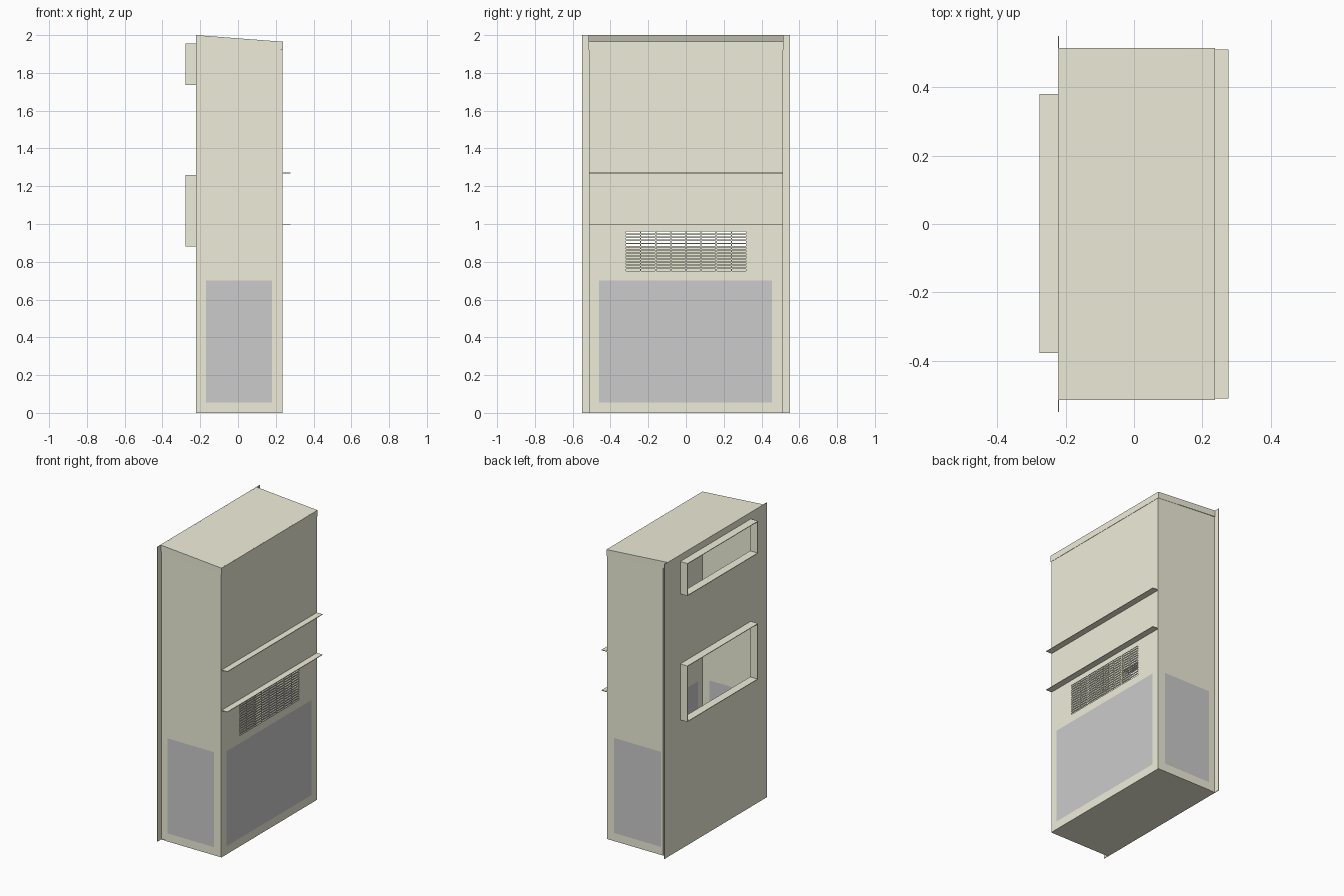
import bpy
import bmesh

if "Cube" in bpy.data.objects:
    bpy.data.objects.remove(bpy.data.objects["Cube"])

T = 0.004                      # sheet metal thickness
BACK, FACE = -0.221, 0.233     # mounting plate and outer face positions in x
HALF = 0.511                   # half width of the body


def material(name, rgb):
    m = bpy.data.materials.new(name)
    m.diffuse_color = (*rgb, 1)
    m.use_nodes = True
    m.node_tree.nodes["Principled BSDF"].inputs["Base Color"].default_value = m.diffuse_color
    return m


CREAM = material("cream_paint", (0.86, 0.85, 0.70))
GREY = material("grey_panel", (0.69, 0.69, 0.70))


def roof_z(x):
    return 2.0 - (x - BACK) * 0.077


def finish(name, bm, thickness=T):
    bmesh.ops.recalc_face_normals(bm, faces=bm.faces[:])
    me = bpy.data.meshes.new(name)
    bm.to_mesh(me)
    bm.free()
    me.materials.append(CREAM)
    me.materials.append(GREY)
    ob = bpy.data.objects.new(name, me)
    bpy.context.collection.objects.link(ob)
    if thickness:
        mod = ob.modifiers.new("Thickness", 'SOLIDIFY')
        mod.thickness = thickness
        mod.offset = 0
        mod.use_even_offset = True
    return ob


def sheet(name, u0, u1, v0, v1, place, holes=(), panels=()):
    """Flat sheet with rectangular holes and grey rectangular panels."""
    rects = list(holes) + list(panels)
    us = sorted({round(u, 4) for u in [u0, u1] + [r[i] for r in rects for i in (0, 1)]})
    vs = sorted({round(v, 4) for v in [v0, v1] + [r[i] for r in rects for i in (2, 3)]})
    bm = bmesh.new()
    grid = [[bm.verts.new(place(u, v)) for v in vs] for u in us]

    def inside(rs, u, v):
        return any(r[0] < u < r[1] and r[2] < v < r[3] for r in rs)

    for i in range(len(us) - 1):
        for j in range(len(vs) - 1):
            u, v = (us[i] + us[i + 1]) / 2, (vs[j] + vs[j + 1]) / 2
            if inside(holes, u, v):
                continue
            f = bm.faces.new((grid[i][j], grid[i + 1][j],
                              grid[i + 1][j + 1], grid[i][j + 1]))
            f.material_index = int(inside(panels, u, v))
    return finish(name, bm)


def ribbon(name, a, b, closed=False):
    """Strip of quads between two matching point loops."""
    bm = bmesh.new()
    va, vb = [bm.verts.new(p) for p in a], [bm.verts.new(p) for p in b]
    n = len(a)
    for i in range(n if closed else n - 1):
        k = (i + 1) % n
        bm.faces.new((va[i], va[k], vb[k], vb[i]))
    return finish(name, bm)


def box(name, lo, hi):
    bm = bmesh.new()
    bmesh.ops.create_cube(bm, size=1)
    for v in bm.verts:
        v.co = [(lo[i] + hi[i]) / 2 + v.co[i] * (hi[i] - lo[i]) for i in range(3)]
    return finish(name, bm, 0)


# Mounting plate with two window openings
windows = [(-0.375, 0.378, 1.737, 1.953), (-0.375, 0.378, 0.882, 1.258)]
sheet("mounting_plate", -0.55, 0.55, 0, 2, lambda y, z: (BACK, y, z), holes=windows)

# Duct collars around the windows
for label, (y0, y1, z0, z1) in zip(("upper", "lower"), windows):
    loop = [(y0, z0), (y1, z0), (y1, z1), (y0, z1)]
    ribbon(label + "_duct_collar", [(-0.277, *p) for p in loop],
           [(BACK, *p) for p in loop], closed=True)

# Outer face with rows of vent slots and a grey panel
slots = []
for i in range(8):
    for j in range(13):
        y, z = -0.32 + 0.08 * i, 0.752 + 0.0165 * j
        slots.append((y + 0.003, y + 0.077, z, z + 0.009))
sheet("vented_face", -HALF, HALF, 0, roof_z(FACE), lambda y, z: (FACE, y, z),
      holes=slots, panels=[(-0.46, 0.455, 0.055, 0.70)])

# Side walls with grey panels, and the corner strips behind them
for label, s in (("front", -1), ("rear", 1)):
    sheet(label + "_side_wall", -0.187, FACE, 0, 1,
          lambda x, t, s=s: (x, s * HALF, t if t < 0.9 else roof_z(x)),
          panels=[(-0.17, 0.18, 0.055, 0.70)])
    sheet(label + "_corner_strip", BACK, -0.18, 0, 1,
          lambda x, t, s=s: (x, s * (HALF - 0.004), t * roof_z(x)))

# Sloping roof with a shallow turned-down lip
sheet("roof", BACK, FACE, -HALF, HALF, lambda x, y: (x, y, roof_z(x) - 0.002))
path = [(BACK, -HALF - 0.002), (FACE + 0.002, -HALF - 0.002),
        (FACE + 0.002, HALF + 0.002), (BACK, HALF + 0.002)]
ribbon("roof_lip", [(x, y, roof_z(x)) for x, y in path],
       [(x, y, roof_z(x) - 0.043) for x, y in path])

# Floor
sheet("floor", BACK, FACE, -HALF, HALF, lambda x, y: (x, y, 0.002))

# Narrow ledges across the outer face
for label, z in (("upper", 1.27), ("lower", 0.996)):
    box(label + "_ledge", (FACE, -0.51, z - 0.002), (0.277, 0.51, z + 0.002))
